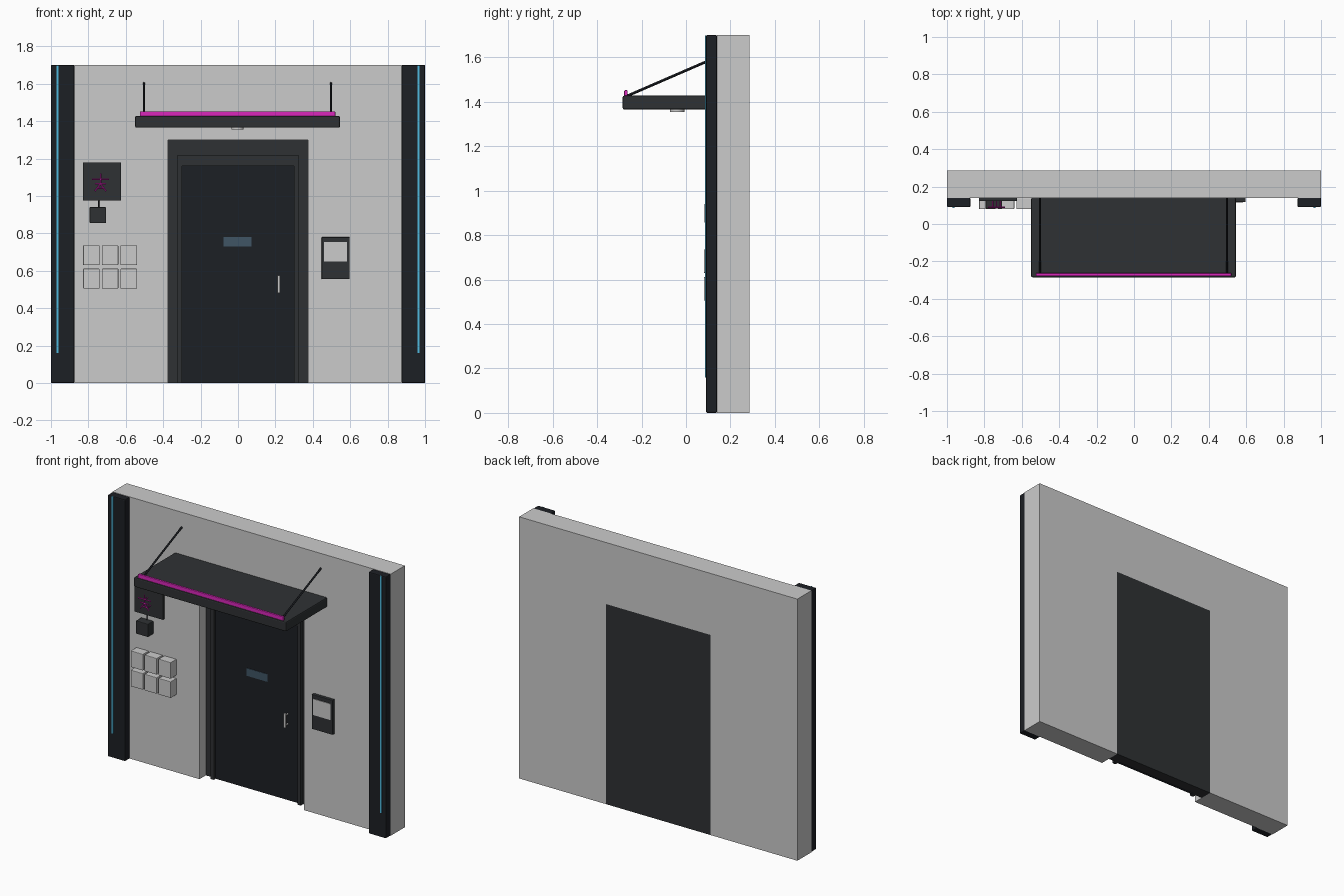
import bpy, bmesh, math
from mathutils import Vector

if "Cube" in bpy.data.objects:
    bpy.data.objects.remove(bpy.data.objects["Cube"])


def material(name, rgb):
    m = bpy.data.materials.new(name)
    m.diffuse_color = (*rgb, 1)
    m.use_nodes = True
    m.node_tree.nodes["Principled BSDF"].inputs["Base Color"].default_value = m.diffuse_color
    return m


DARK = material("dark_metal", (0.012, 0.014, 0.018))
CHARCOAL = material("charcoal", (0.028, 0.031, 0.034))
CYAN = material("cyan_light", (0.08, 0.5, 0.75))
MAGENTA = material("magenta_light", (0.7, 0.02, 0.5))
GLASS = material("blue_glass", (0.05, 0.09, 0.13))


def finish(name, bm, mat=None, bevel=0):
    bmesh.ops.recalc_face_normals(bm, faces=bm.faces)
    me = bpy.data.meshes.new(name)
    bm.to_mesh(me)
    bm.free()
    ob = bpy.data.objects.new(name, me)
    bpy.context.collection.objects.link(ob)
    if mat:
        me.materials.append(mat)
    if bevel:
        mod = ob.modifiers.new("bevel", 'BEVEL')
        mod.width = bevel
        mod.segments = 2
    return ob


def box(name, x, y, z, mat=None, bevel=0):
    """Box from three (min, max) ranges."""
    bm = bmesh.new()
    bmesh.ops.create_cube(bm, size=1)
    for v in bm.verts:
        for i, r in enumerate((x, y, z)):
            v.co[i] = r[0] if v.co[i] < 0 else r[1]
    return finish(name, bm, mat, bevel)


def portal(name, outer, top, inner, inner_top, y, mat=None):
    """Upside-down U outline extruded along y."""
    pts = [(-outer, 0), (-outer, top), (outer, top), (outer, 0),
           (inner, 0), (inner, inner_top), (-inner, inner_top), (-inner, 0)]
    bm = bmesh.new()
    f = bm.faces.new([bm.verts.new((px, y[0], pz)) for px, pz in pts])
    ext = bmesh.ops.extrude_face_region(bm, geom=[f])["geom"]
    bmesh.ops.translate(bm, vec=(0, y[1] - y[0], 0),
                        verts=[g for g in ext if isinstance(g, bmesh.types.BMVert)])
    return finish(name, bm, mat)


def rod(name, a, b, r, mat=None, sides=12):
    a, b = Vector(a), Vector(b)
    d = b - a
    bpy.ops.mesh.primitive_cylinder_add(vertices=sides, radius=r, depth=d.length,
                                        location=(a + b) / 2,
                                        rotation=d.to_track_quat('Z', 'Y').to_euler())
    ob = bpy.context.object
    ob.name = name
    if mat:
        ob.data.materials.append(mat)
    bpy.ops.object.shade_smooth_by_angle()
    return ob


# Wall with door opening
portal("wall", 1, 1.7, 0.375, 1.3, (0.14, 0.285))

# Recessed door: backing frame, trim, leaf, window and handle
box("door_frame", (-0.375, 0.375), (0.205, 0.285), (0, 1.3), CHARCOAL)
portal("door_trim", 0.325, 1.215, 0.3, 1.16, (0.18, 0.21), CHARCOAL)
box("door_leaf", (-0.3, 0.3), (0.2, 0.22), (0, 1.16), DARK)
box("door_window", (-0.077, 0.073), (0.197, 0.205), (0.73, 0.78), GLASS)
box("door_handle", (0.21, 0.225), (0.165, 0.178), (0.48, 0.575), bevel=0.004)
for z in (0.495, 0.56):
    rod("handle_mount", (0.2175, 0.172, z), (0.2175, 0.203, z), 0.005)

# Side posts with light strips
for s in (-1, 1):
    box("side_post", sorted((s * 0.875, s)), (0.09, 0.14), (0, 1.7), DARK, 0.006)
    box("post_light", sorted((s * 0.959, s * 0.971)), (0.086, 0.095), (0.16, 1.698), CYAN)

# Canopy, stay rods, neon edge and underside lamp
box("canopy", (-0.55, 0.545), (-0.285, 0.14), (1.365, 1.428), CHARCOAL, 0.007)
for x in (-0.503, 0.497):
    rod("canopy_stay", (x, -0.268, 1.425), (x, 0.143, 1.603), 0.006, DARK)
box("canopy_neon", (-0.525, 0.52), (-0.278, -0.263), (1.425, 1.452), MAGENTA, 0.003)
rod("canopy_lamp", (-0.003, -0.04, 1.355), (-0.003, -0.04, 1.37), 0.033, sides=24)

# Sign panel with abstract neon strokes
box("sign_panel", (-0.83, -0.625), (0.122, 0.14), (0.975, 1.18), CHARCOAL)
for a, b in [((-0.78, 1.09), (-0.69, 1.09)), ((-0.735, 1.12), (-0.735, 1.06)),
             ((-0.765, 1.065), (-0.705, 1.065)), ((-0.735, 1.065), (-0.765, 1.025)),
             ((-0.735, 1.065), (-0.705, 1.025)), ((-0.755, 1.042), (-0.715, 1.042))]:
    rod("neon_stroke", (a[0], 0.09, a[1]), (b[0], 0.09, b[1]), 0.004, MAGENTA, 8)
for x, z in ((-0.735, 1.09), (-0.755, 1.042), (-0.715, 1.042)):
    rod("neon_mount", (x, 0.09, z), (x, 0.125, z), 0.003, MAGENTA, 8)

# Sign power box and cable
box("power_box", (-0.793, -0.705), (0.083, 0.14), (0.855, 0.94), CHARCOAL, 0.004)
rod("power_cable", (-0.745, 0.13, 0.935), (-0.745, 0.13, 0.98), 0.004, DARK, 8)

# Mailboxes, three by two
for i in range(3):
    for j in range(2):
        x, z = -0.828 + i * 0.1, 0.505 + j * 0.125
        box("mailbox", (x, x + 0.088), (0.08, 0.14), (z, z + 0.106), bevel=0.003)

# Intercom panel
box("intercom", (0.447, 0.597), (0.118, 0.14), (0.555, 0.78), CHARCOAL, 0.003)
box("intercom_screen", (0.46, 0.584), (0.114, 0.125), (0.65, 0.755))
